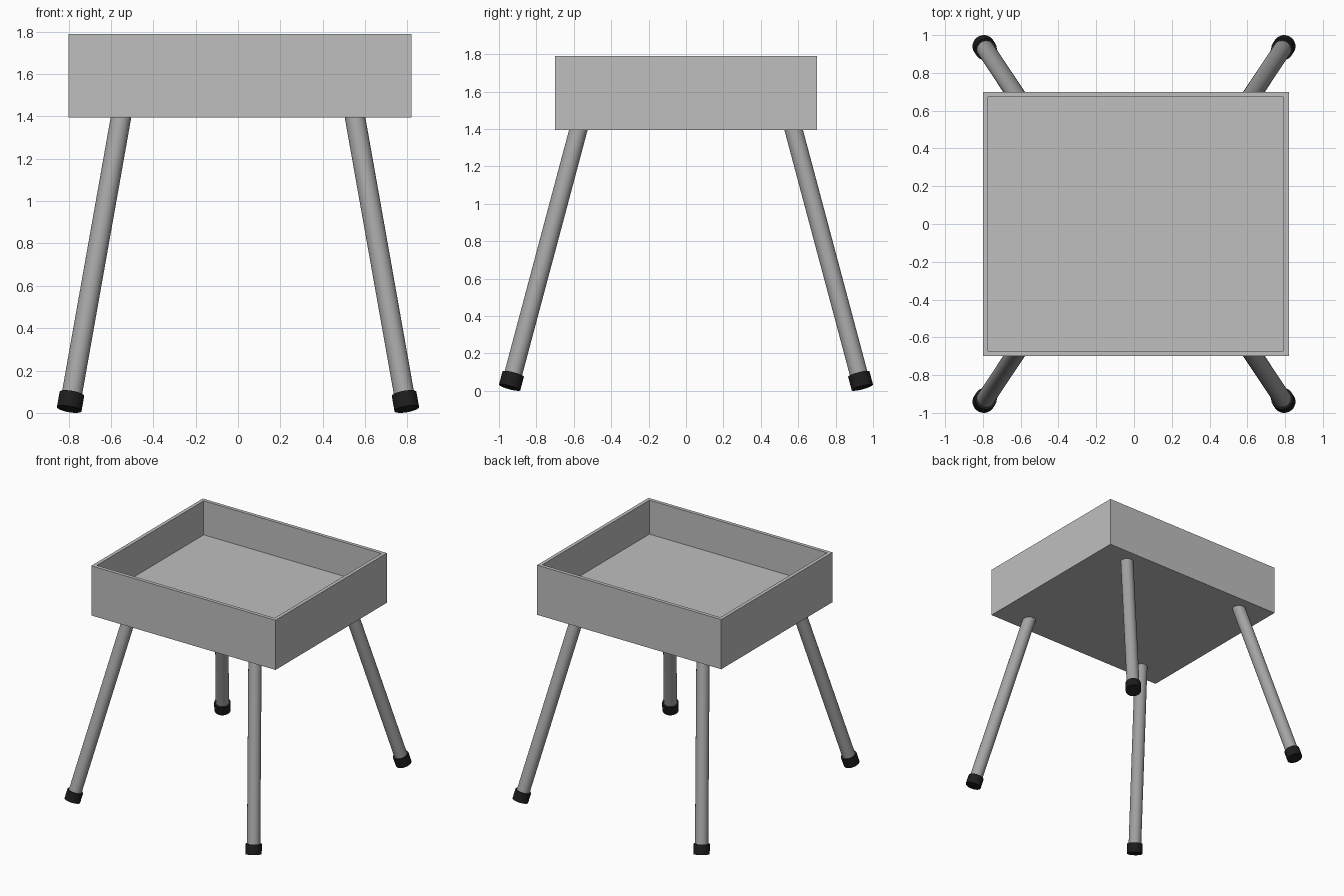
import bpy, bmesh
from mathutils import Vector

if "Cube" in bpy.data.objects:
    bpy.data.objects.remove(bpy.data.objects["Cube"])


def material(name, value):
    m = bpy.data.materials.new(name)
    m.diffuse_color = (value, value, value, 1)
    m.use_nodes = True
    m.node_tree.nodes["Principled BSDF"].inputs["Base Color"].default_value = m.diffuse_color
    return m


tray_grey = material("light grey", 0.52)
leg_grey = material("metal grey", 0.37)
foot_black = material("rubber black", 0.012)


# Tray: a box whose top is inset to a rim and sunk to the inner floor
def build_tray(x0, x1, y0, y1, z0, z1, wall, floor_z):
    bm = bmesh.new()
    bmesh.ops.create_cube(bm, size=1)
    for v in bm.verts:
        v.co = (x1 if v.co.x > 0 else x0,
                y1 if v.co.y > 0 else y0,
                z1 if v.co.z > 0 else z0)
    bm.normal_update()
    top = next(f for f in bm.faces if f.normal.z > 0.9)
    bmesh.ops.inset_region(bm, faces=[top], thickness=wall)
    inner = bmesh.ops.extrude_discrete_faces(bm, faces=[top])["faces"][0]
    for v in inner.verts:
        v.co.z = floor_z
    bmesh.ops.recalc_face_normals(bm, faces=bm.faces)
    me = bpy.data.meshes.new("tray")
    bm.to_mesh(me)
    bm.free()
    me.materials.append(tray_grey)
    bpy.context.collection.objects.link(bpy.data.objects.new("tray", me))


# Capped cylinder between two points
def rod(name, a, b, radius, mat, sides=32):
    axis = b - a
    bpy.ops.mesh.primitive_cylinder_add(
        vertices=sides, radius=radius, depth=axis.length, location=(a + b) / 2,
        rotation=axis.to_track_quat('Z', 'Y').to_euler())
    ob = bpy.context.object
    ob.name = name
    ob.data.materials.append(mat)
    bpy.ops.object.shade_smooth_by_angle()


build_tray(-0.80, 0.82, -0.70, 0.70, 1.395, 1.79, 0.04, 1.52)

# Four splayed legs with black feet
for sx, side in ((-1, "left"), (1, "right")):
    for sy, end in ((-1, "front"), (1, "back")):
        bottom = Vector((sx * 0.797, sy * 0.943, 0.018))
        top = Vector((sx * 0.543, sy * 0.561, 1.45))
        up = (top - bottom).normalized()
        rod(f"{end}_{side}_leg", bottom + up * 0.02, top, 0.048, leg_grey)
        rod(f"{end}_{side}_foot", bottom, bottom + up * 0.075, 0.059, foot_black)
